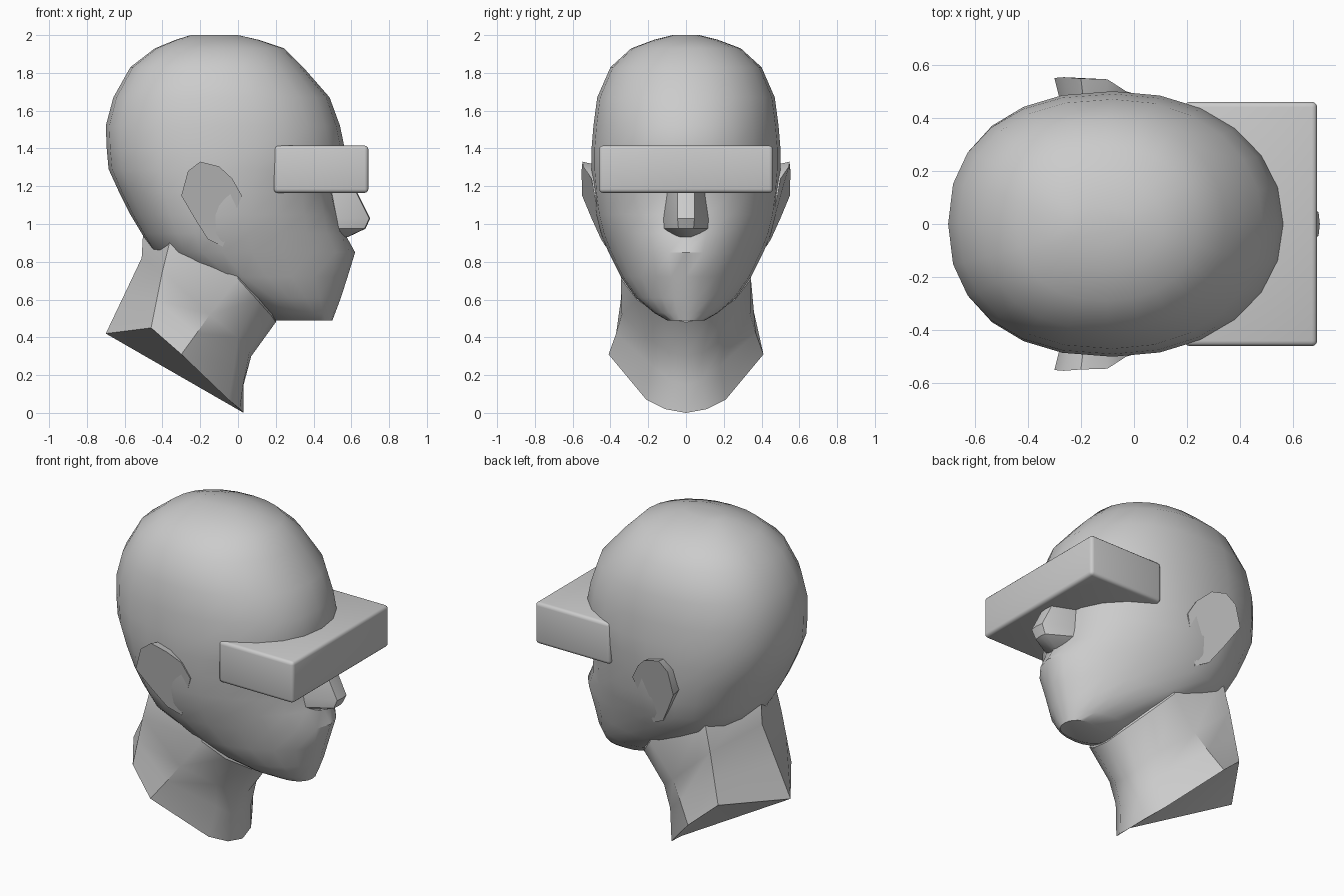
import bpy, bmesh, math


def finish(name, bm, angle):
    bmesh.ops.recalc_face_normals(bm, faces=bm.faces)
    me = bpy.data.meshes.new(name)
    bm.to_mesh(me)
    bm.free()
    ob = bpy.data.objects.new(name, me)
    bpy.context.collection.objects.link(ob)
    bpy.ops.object.select_all(action='DESELECT')
    ob.select_set(True)
    bpy.context.view_layer.objects.active = ob
    bpy.ops.object.shade_smooth_by_angle(angle=math.radians(angle))
    return ob


def mirrored(half):
    """Close a half outline that starts and ends on y = 0."""
    return half + [(x, -y, z) for x, y, z in reversed(half[1:-1])]


def loft(name, rings, angle=40, fan_start=False):
    bm = bmesh.new()
    vs = [[bm.verts.new(p) for p in r] for r in rings]
    n = len(vs[0])
    for a, b in zip(vs, vs[1:]):
        for i in range(n):
            j = (i + 1) % n
            bm.faces.new((a[i], a[j], b[j], b[i]))
    if fan_start:
        for i in range(1, n - 1):
            bm.faces.new((vs[0][0], vs[0][i], vs[0][i + 1]))
    else:
        bm.faces.new(vs[0])
    bm.faces.new(vs[-1])
    return finish(name, bm, angle)


def section(z, back, front, width, mid, nf):
    """Egg-shaped horizontal section with separate front and back curves."""
    half = []
    for i in range(13):
        t = math.pi * i / 12
        c, s = math.cos(t), math.sin(t)
        n, reach = (nf, front - mid) if c > 0 else (2.3, mid - back)
        x = mid + math.copysign(abs(c) ** (2 / n), c) * reach
        y = width * abs(s) ** (2 / n) if 0 < i < 12 else 0
        half.append((x, y, z))
    return mirrored(half)


# Skull, face and jaw: z, back, front, half width, widest x, front roundness
head = [
    (0.49, 0.20, 0.50, 0.10, 0.36, 2.3),
    (0.53, 0.12, 0.515, 0.17, 0.28, 2.1),
    (0.61, 0.00, 0.545, 0.265, 0.18, 1.9),
    (0.72, -0.20, 0.58, 0.345, 0.03, 1.8),
    (0.85, -0.45, 0.62, 0.41, -0.08, 1.8),
    (0.95, -0.51, 0.565, 0.45, -0.10, 1.9),
    (1.05, -0.57, 0.54, 0.475, -0.10, 2.0),
    (1.17, -0.63, 0.51, 0.49, -0.10, 2.1),
    (1.29, -0.685, 0.54, 0.50, -0.08, 2.1),
    (1.40, -0.695, 0.565, 0.50, -0.08, 2.1),
    (1.52, -0.70, 0.54, 0.49, -0.08, 2.1),
    (1.67, -0.66, 0.485, 0.47, -0.08, 2.1),
    (1.83, -0.57, 0.345, 0.40, -0.10, 2.1),
    (1.93, -0.44, 0.245, 0.29, -0.10, 2.1),
    (1.975, -0.33, 0.11, 0.17, -0.11, 2.1),
    (2.00, -0.25, 0.00, 0.07, -0.12, 2.1),
]
loft("head", [section(*h) for h in head])

# Neck: half rings running from throat to nape, slanted base
neck = [
    [(.03, 0, 0), (.01, .11, .02), (-.05, .21, .07), (-.3, .41, .31), (-.46, .35, .45), (-.7, 0, .42)],
    [(.03, 0, .15), (.03, .08, .17), (-.02, .18, .25), (-.22, .37, .42), (-.43, .345, .6), (-.6, 0, .63)],
    [(.07, 0, .3), (.06, .09, .32), (.0, .21, .4), (-.15, .34, .52), (-.4, .34, .75), (-.51, 0, .82)],
    [(.2, 0, .48), (.18, .13, .51), (.1, .26, .6), (0, .345, .71), (-.35, .33, .95), (-.5, 0, 1.0)],
    [(.2, 0, .6), (.18, .1, .65), (.1, .2, .75), (0, .3, .85), (-.3, .25, 1.05), (-.4, 0, 1.1)],
]
loft("neck", [mirrored(r) for r in neck], 35, fan_start=True)

# Nose: z, ridge x, ridge half width, base half width, base x
nose = [(0.93, 0.58, 0.02, 0.05, 0.5), (0.975, 0.675, 0.04, 0.115, 0.5),
        (1.03, 0.70, 0.045, 0.12, 0.48), (1.17, 0.63, 0.045, 0.105, 0.44),
        (1.36, 0.57, 0.03, 0.06, 0.42)]
loft("nose", [mirrored([(rx, 0, z), (rx - .005, rw, z), (bx + .04, bw, z),
                        (bx - .1, bw, z), (bx - .1, 0, z)])
              for z, rx, rw, bw, bx in nose], 35)

# Ears: flared outline joined to a slightly smaller base inside the head
outline = [(.02, .485, 1.15), (-.03, .50, 1.24), (-.10, .545, 1.305), (-.20, .548, 1.33),
           (-.265, .553, 1.28), (-.30, .55, 1.15), (-.23, .50, 1.03), (-.16, .45, .92),
           (-.08, .425, .88)]
for side, name in ((-1, "ear_right"), (1, "ear_left")):
    rim = [(x, side * y, z) for x, y, z in outline]
    base = [(-.10 + (x + .10) * .85, side * (y - .12), 1.1 + (z - 1.1) * .88) for x, y, z in outline]
    loft(name, [base, rim], 35)

# Visor box across the eyes
bm = bmesh.new()
bmesh.ops.create_cube(bm, size=1)
for v in bm.verts:
    v.co = (0.44 + v.co.x * 0.5, v.co.y * 0.92, 1.29 + v.co.z * 0.25)
bmesh.ops.bevel(bm, geom=bm.edges[:], offset=0.02, segments=3, profile=0.5, affect='EDGES')
finish("visor", bm, 35)
